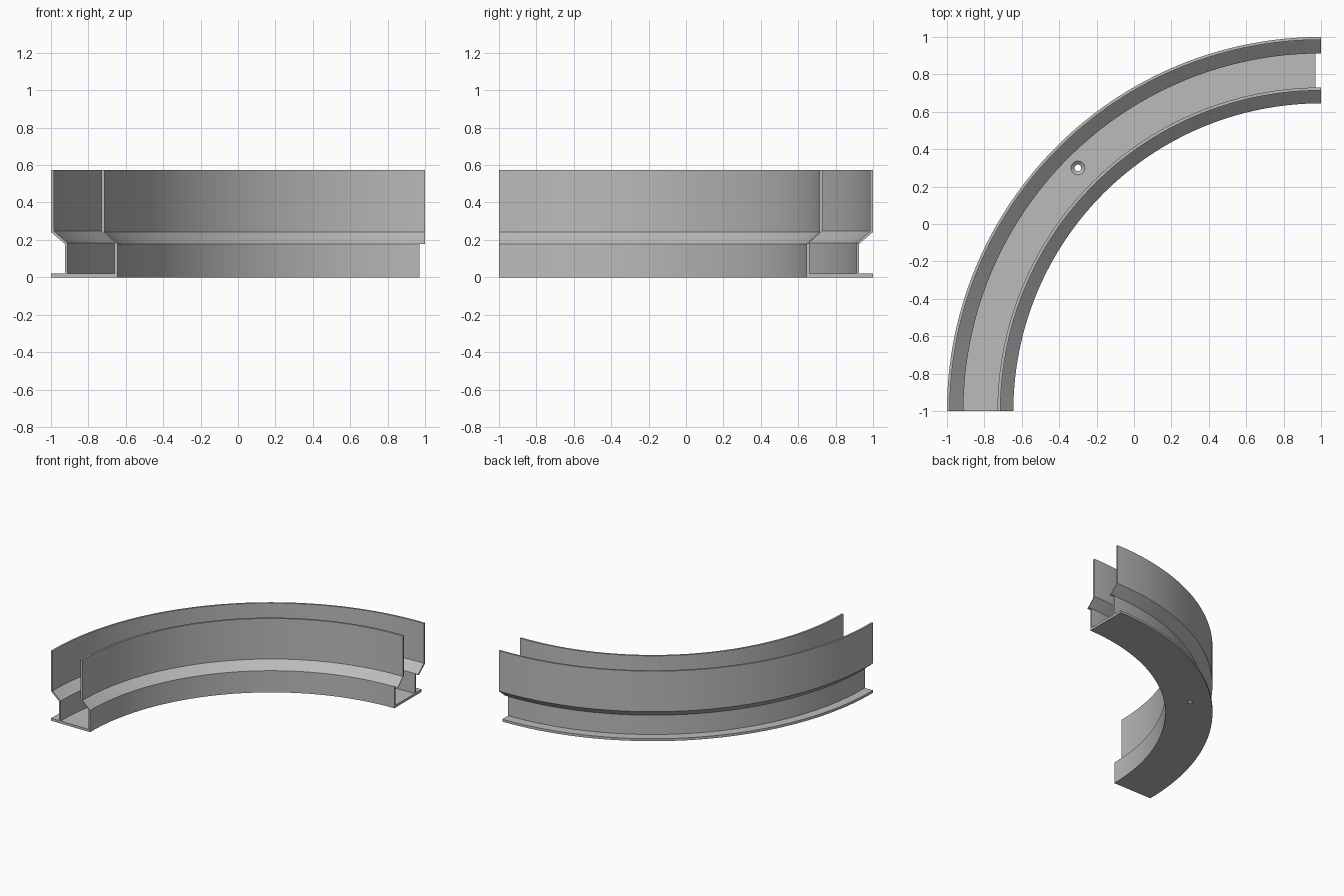
import bpy
import bmesh
from math import pi, radians
from mathutils import Matrix, Vector

cube = bpy.data.objects.get("Cube")
if cube:
    bpy.data.objects.remove(cube, do_unlink=True)

CENTRE = Vector((1, -1, 0))
SEGMENTS = 64
TOP, BEND_HIGH, BEND_LOW, FLOOR = 0.575, 0.242, 0.178, 0.02

grey = bpy.data.materials.new("plain grey")
grey.use_nodes = True
colour = (0.5, 0.5, 0.5, 1)
grey.diffuse_color = colour
grey.node_tree.nodes["Principled BSDF"].inputs["Base Color"].default_value = colour


def make_object(name, bm):
    bmesh.ops.recalc_face_normals(bm, faces=bm.faces)
    mesh = bpy.data.meshes.new(name)
    bm.to_mesh(mesh)
    bm.free()
    mesh.materials.append(grey)
    obj = bpy.data.objects.new(name, mesh)
    bpy.context.collection.objects.link(obj)
    return obj


def cut(target, cutter):
    cutter.hide_render = True
    mod = target.modifiers.new("cut", "BOOLEAN")
    mod.operation, mod.solver, mod.object = "DIFFERENCE", "EXACT", cutter
    bpy.context.view_layer.objects.active = target
    bpy.ops.object.modifier_apply(modifier=mod.name)
    bpy.data.objects.remove(cutter, do_unlink=True)


# Cross-section as (radius, height): flanged floor with two cranked walls
profile = [
    (1.645, 0), (2, 0), (2, FLOOR), (1.925, FLOOR),
    (1.925, BEND_LOW), (2, BEND_HIGH), (2, TOP), (1.985, TOP),
    (1.985, BEND_HIGH + 0.006), (1.912, BEND_LOW + 0.006), (1.912, FLOOR),
    (1.66, FLOOR), (1.66, BEND_LOW + 0.006), (1.73, BEND_HIGH + 0.006),
    (1.73, TOP), (1.714, TOP), (1.714, BEND_HIGH), (1.645, BEND_LOW),
]

# Curved channel: sweep the section through a quarter circle
bm = bmesh.new()
rings = []
for i in range(SEGMENTS + 1):
    turn = Matrix.Rotation(pi / 2 + pi / 2 * i / SEGMENTS, 3, "Z")
    rings.append([bm.verts.new(CENTRE + turn @ Vector((r, 0, z))) for r, z in profile])
count = len(profile)
for a, b in zip(rings, rings[1:]):
    for j in range(count):
        k = (j + 1) % count
        bm.faces.new((a[j], a[k], b[k], b[j]))
bm.faces.new(rings[0])
bm.faces.new(rings[-1])
channel = make_object("curved_channel", bm)

# Step back the lower part at one end, so the upper walls overhang
bm = bmesh.new()
bmesh.ops.create_cube(bm, size=1, matrix=Matrix.LocRotScale(
    Vector((1.07, 0.8, BEND_LOW / 2 - 0.1)), None, Vector((0.2, 0.8, BEND_LOW + 0.2))))
cut(channel, make_object("end_step_cutter", bm))

# Countersunk screw hole through the floor
bm = bmesh.new()
bmesh.ops.create_cone(bm, cap_ends=True, segments=32, radius1=0.018, radius2=0.018,
                      depth=0.1, matrix=Matrix.Translation((-0.3, 0.3, 0)))
cut(channel, make_object("hole_cutter", bm))
bm = bmesh.new()
bmesh.ops.create_cone(bm, cap_ends=True, segments=32, radius1=0.016, radius2=0.04,
                      depth=0.02, matrix=Matrix.Translation((-0.3, 0.3, 0.0125)))
cut(channel, make_object("countersink_cutter", bm))

# Smooth curved walls, crisp folds
bpy.ops.object.select_all(action="DESELECT")
channel.select_set(True)
bpy.context.view_layer.objects.active = channel
bpy.ops.object.shade_smooth_by_angle(angle=radians(20))
